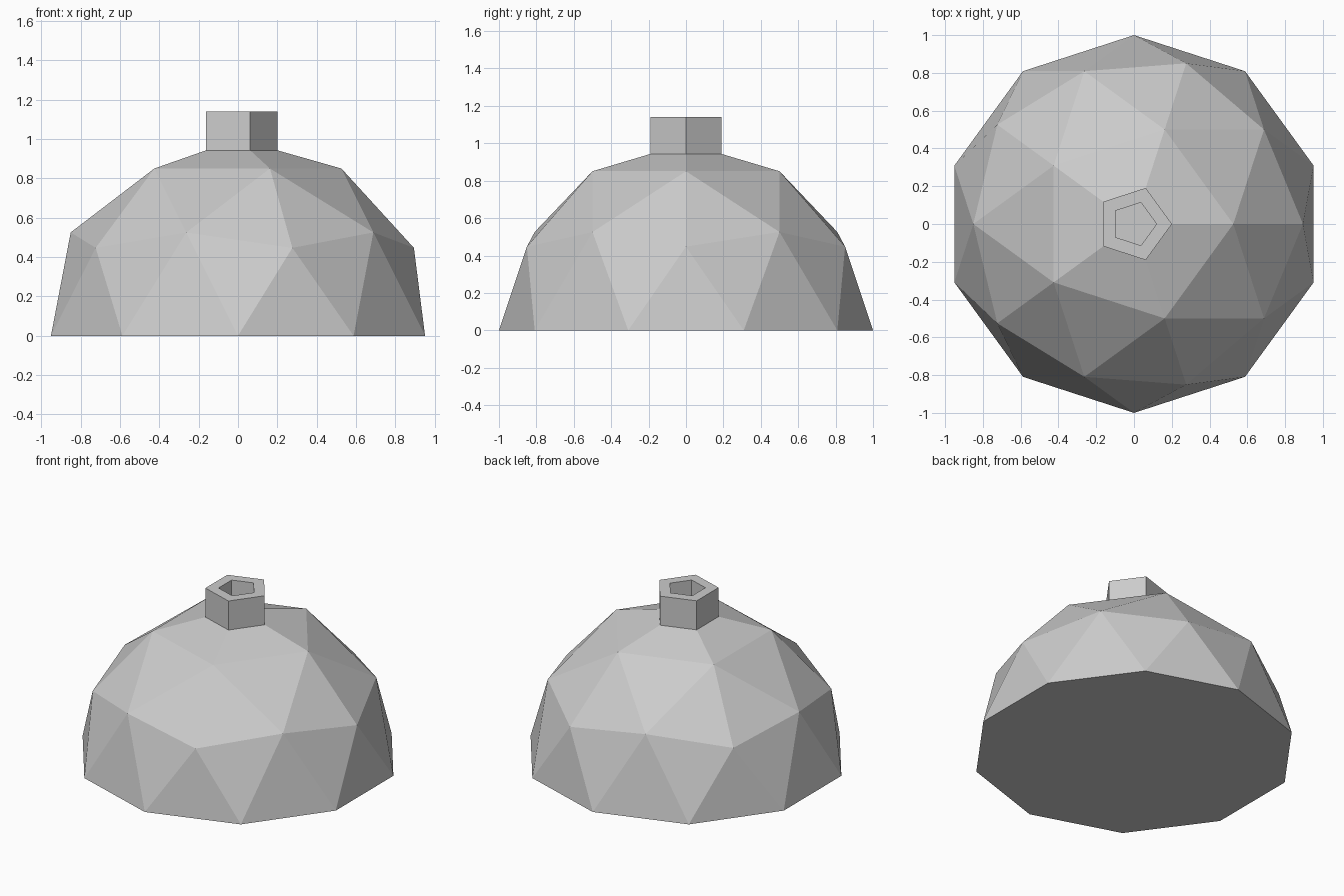
import bpy
import bmesh
from mathutils import Vector
from math import cos, pi

cube = bpy.data.objects.get("Cube")
if cube:
    bpy.data.objects.remove(cube, do_unlink=True)

COLLAR_BASE, COLLAR_TOP = 0.943, 1.14
COLLAR_RADIUS, HOLE_RADIUS = 0.2, 0.1

grey = bpy.data.materials.new("plain grey")
grey.use_nodes = True
colour = (0.6, 0.6, 0.6, 1)
grey.diffuse_color = colour
grey.node_tree.nodes["Principled BSDF"].inputs["Base Color"].default_value = colour


def extrude(bm, face, height):
    """Extrude one face straight up or down and return its new end face."""
    end = bmesh.ops.extrude_discrete_faces(bm, faces=[face])["faces"][0]
    bmesh.ops.translate(bm, verts=end.verts, vec=(0, 0, height))
    return end


def close_ring(bm, height):
    """Cap the open ring of edges at the given height."""
    ring = [e for e in bm.edges if e.is_boundary
            and all(abs(v.co.z - height) < 0.001 for v in e.verts)]
    return bmesh.ops.contextual_create(bm, geom=ring)["faces"][0]


bm = bmesh.new()

# Faceted half dome with a flat underside
bmesh.ops.create_icosphere(bm, subdivisions=2, radius=1)
below = [v for v in bm.verts if v.co.z < -0.01]
bmesh.ops.delete(bm, geom=below, context="VERTS")
close_ring(bm, 0)

# Cut off the tip where the collar sits
bmesh.ops.bisect_plane(bm, geom=bm.verts[:] + bm.edges[:] + bm.faces[:],
                       plane_co=Vector((0, 0, COLLAR_BASE)),
                       plane_no=Vector((0, 0, 1)), clear_outer=True)
cap = close_ring(bm, COLLAR_BASE)
cap.normal_update()
if cap.normal.z < 0:
    cap.normal_flip()

# Five-sided collar with a five-sided socket
cap = extrude(bm, cap, COLLAR_TOP - COLLAR_BASE)
bm.normal_update()
wall = (COLLAR_RADIUS - HOLE_RADIUS) * cos(pi / 5)
bmesh.ops.inset_individual(bm, faces=[cap], thickness=wall)
extrude(bm, cap, COLLAR_BASE - COLLAR_TOP)

bmesh.ops.recalc_face_normals(bm, faces=bm.faces[:])
mesh = bpy.data.meshes.new("dome_with_collar")
bm.to_mesh(mesh)
bm.free()
mesh.materials.append(grey)
dome = bpy.data.objects.new("dome_with_collar", mesh)
bpy.context.collection.objects.link(dome)
